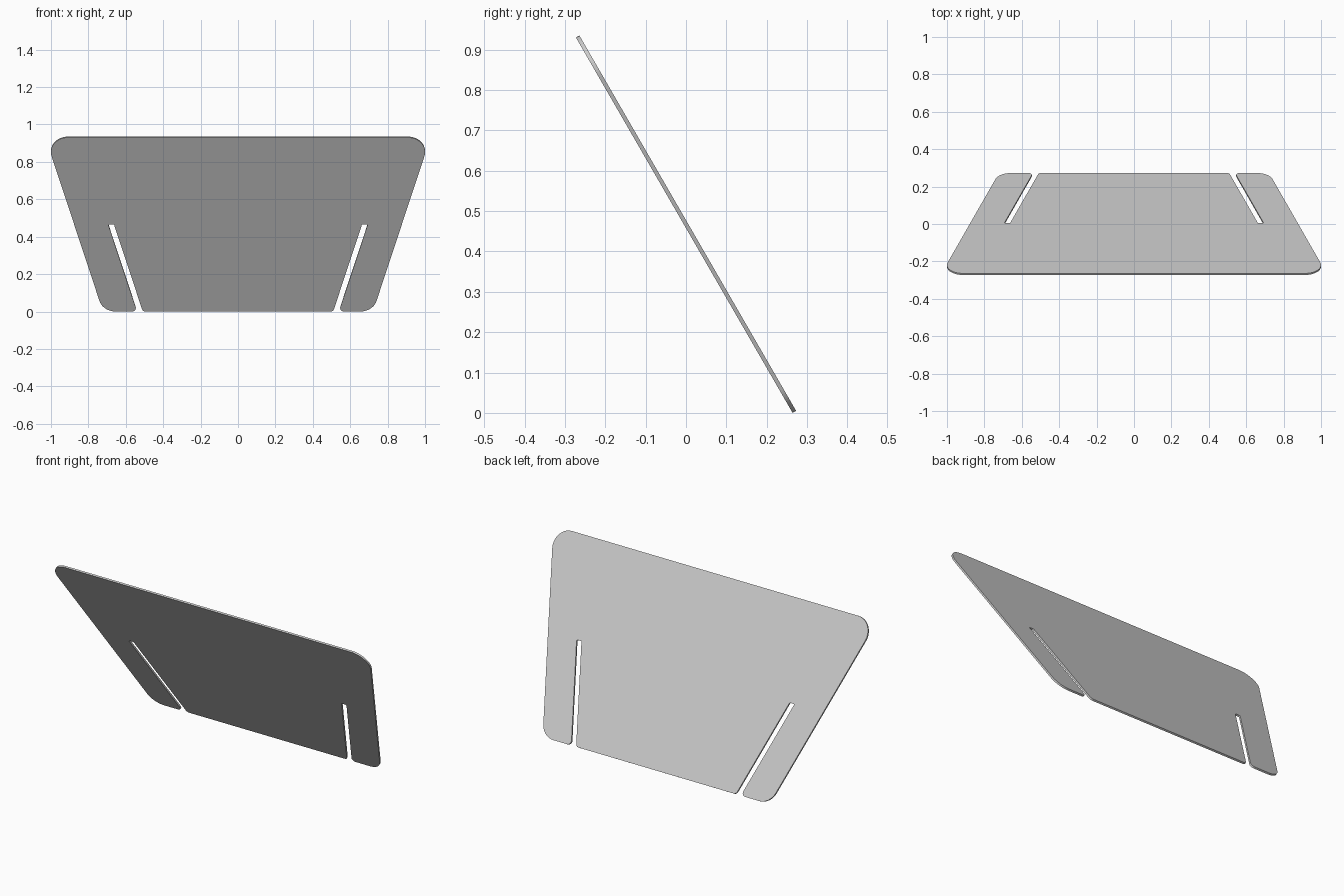
import bpy
import bmesh
import math
from mathutils import Vector

cube = bpy.data.objects.get("Cube")
if cube:
    bpy.data.objects.remove(cube, do_unlink=True)

HALF = 0.537           # half the sloping length
THICK = 0.01
LEAN = math.radians(120)
TAPER = 0.2865         # sideways run of sides and slots per unit of slope


def fillet(prev, corner, nxt, radius, steps):
    """Points of a rounded corner between two straight edges."""
    a, b = (prev - corner).normalized(), (nxt - corner).normalized()
    half = a.angle(b) / 2
    centre = corner + (a + b).normalized() * radius / math.sin(half)
    start = (corner + a * radius / math.tan(half) - centre).normalized()
    end = (corner + b * radius / math.tan(half) - centre).normalized()
    return [centre + start.slerp(end, i / steps) * radius for i in range(steps + 1)]


# Half outline from the slot mouth to the top: x, slope position, corner radius
slot_in, slot_out = 0.509, 0.540
rise = TAPER * HALF
half_outline = [
    (slot_in, -HALF, 0.02),
    (slot_in + rise, 0, 0.005),
    (slot_out + rise, 0, 0.005),
    (slot_out, -HALF, 0.02),
    (0.722, -HALF, 0.09),
    (0.722 + 2 * rise, HALF, 0.09),
]
outline = half_outline + [(-x, y, r) for x, y, r in reversed(half_outline)]

# Round every corner of the full outline
corners = [Vector((x, y, 0)) for x, y, r in outline]
points = []
for i, (x, y, r) in enumerate(outline):
    nxt = corners[(i + 1) % len(corners)]
    points += fillet(corners[i - 1], corners[i], nxt, r, 14 if r > 0.05 else 6)

# Thin slotted panel
bm = bmesh.new()
face = bm.faces.new([bm.verts.new(p - Vector((0, 0, THICK / 2))) for p in points])
top = bmesh.ops.extrude_face_region(bm, geom=[face])
verts = [v for v in top["geom"] if isinstance(v, bmesh.types.BMVert)]
bmesh.ops.translate(bm, verts=verts, vec=(0, 0, THICK))
bmesh.ops.recalc_face_normals(bm, faces=bm.faces)
mesh = bpy.data.meshes.new("slotted_panel")
bm.to_mesh(mesh)
bm.free()

panel = bpy.data.objects.new("slotted_panel", mesh)
bpy.context.collection.objects.link(panel)
panel.rotation_euler.x = LEAN
panel.location.z = HALF * math.sin(LEAN) + THICK / 4

# Plain grey finish
grey = bpy.data.materials.new("light_grey")
grey.use_nodes = True
grey.diffuse_color = (0.6, 0.6, 0.6, 1)
grey.node_tree.nodes["Principled BSDF"].inputs["Base Color"].default_value = grey.diffuse_color
mesh.materials.append(grey)

bpy.ops.object.select_all(action="DESELECT")
panel.select_set(True)
bpy.context.view_layer.objects.active = panel
bpy.ops.object.shade_smooth_by_angle(angle=math.radians(30))
